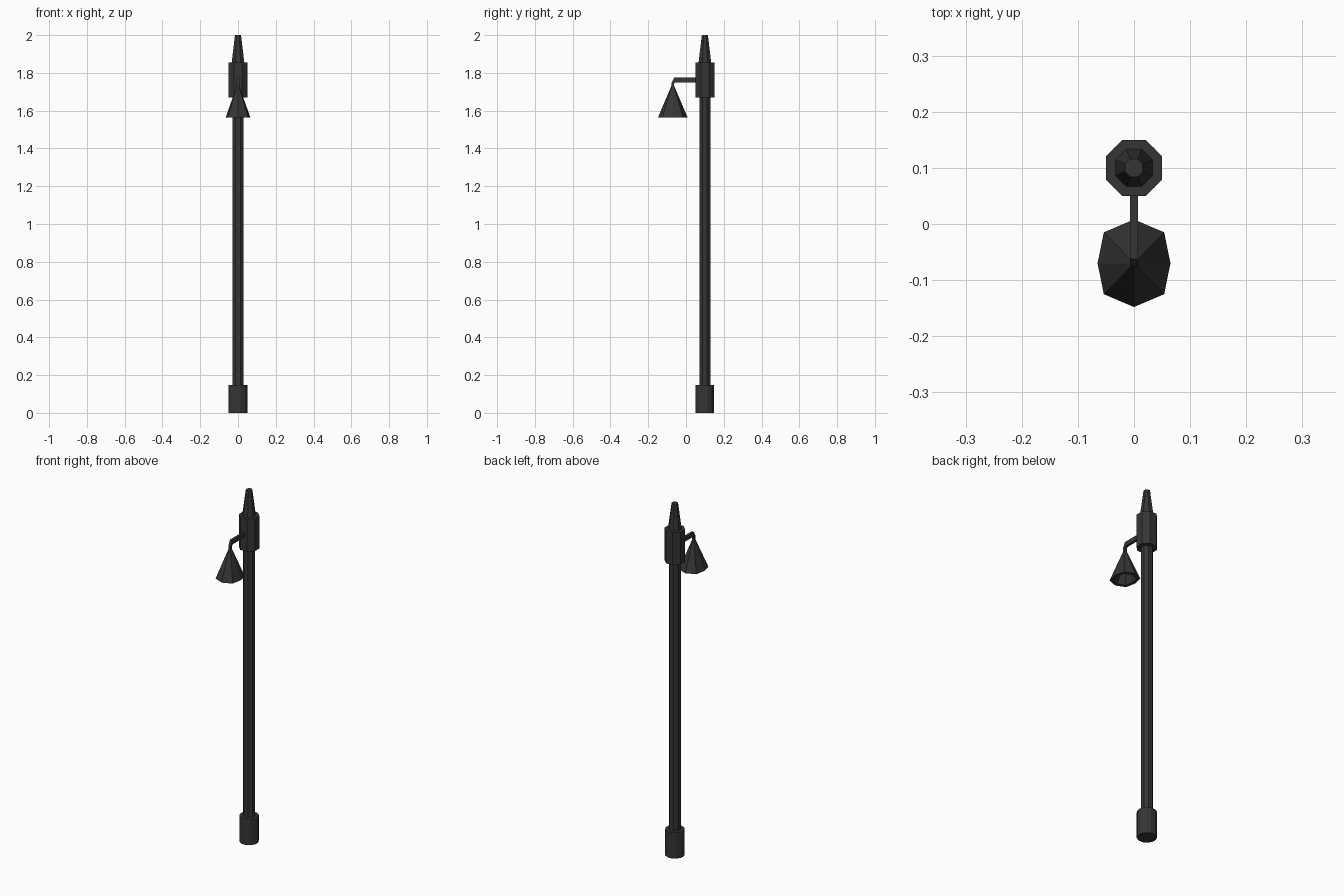
import bpy, bmesh, math

if "Cube" in bpy.data.objects:
    bpy.data.objects.remove(bpy.data.objects["Cube"])

iron = bpy.data.materials.new("dark iron")
iron.diffuse_color = (0.036, 0.036, 0.036, 1)
iron.use_nodes = True
iron.node_tree.nodes["Principled BSDF"].inputs["Base Color"].default_value = iron.diffuse_color

POLE_Y = 0.1
LAMP_Y = -0.07


def finish(name, bm):
    bmesh.ops.recalc_face_normals(bm, faces=bm.faces[:])
    me = bpy.data.meshes.new(name)
    bm.to_mesh(me)
    bm.free()
    me.materials.append(iron)
    ob = bpy.data.objects.new(name, me)
    bpy.context.collection.objects.link(ob)
    return ob


def loft(name, rings, closed_loop=False):
    """Skin a list of equal-length point rings; cap the ends or join them."""
    bm = bmesh.new()
    vs = [[bm.verts.new(p) for p in r] for r in rings]
    n = len(rings[0])
    for a, b in zip(vs, vs[1:]):
        for i in range(n):
            j = (i + 1) % n
            bm.faces.new((a[i], a[j], b[j], b[i]))
    bm.faces.new(vs[0])
    bm.faces.new(vs[-1])
    return finish(name, bm)


def post_ring(r, z, n=8):
    # flat side to the front; r is the half width across flats
    c = r / math.cos(math.pi / n)
    return [(c * math.cos(math.tau * (i + 0.5) / n),
             POLE_Y + c * math.sin(math.tau * (i + 0.5) / n), z) for i in range(n)]


def shade_ring(k, z):
    # octagon with its two side corners pulled in
    pts = []
    for i in range(8):
        a = math.tau * i / 8
        x = 0.076 * math.cos(a)
        x = max(-0.065, min(0.065, x))
        pts.append((k * x, LAMP_Y + k * 0.078 * math.sin(a), z))
    return pts


# Post, foot, collar and tapered top
loft("foot", [post_ring(0.049, 0, 12), post_ring(0.049, 0.147, 12)])
loft("pole", [post_ring(0.029, 0.14), post_ring(0.029, 1.68)])
loft("collar", [post_ring(0.05, 1.67), post_ring(0.05, 1.855)])
loft("finial", [post_ring(0.034, 1.85), post_ring(0.016, 2.0)])

# Bent arm: side outline extruded across x
outline = [(0.06, 1.775), (-0.062, 1.775), (-0.077, 1.745), (-0.077, 1.715),
           (-0.063, 1.715), (-0.063, 1.742), (-0.059, 1.75), (0.06, 1.75)]
loft("arm", [[(x, y, z) for y, z in outline] for x in (-0.007, 0.007)])

# Hollow lamp shade
loft("lamp_shade", [shade_ring(0.1, 1.73), shade_ring(1, 1.565),
                    shade_ring(0.75, 1.565), shade_ring(0.2, 1.66)])
